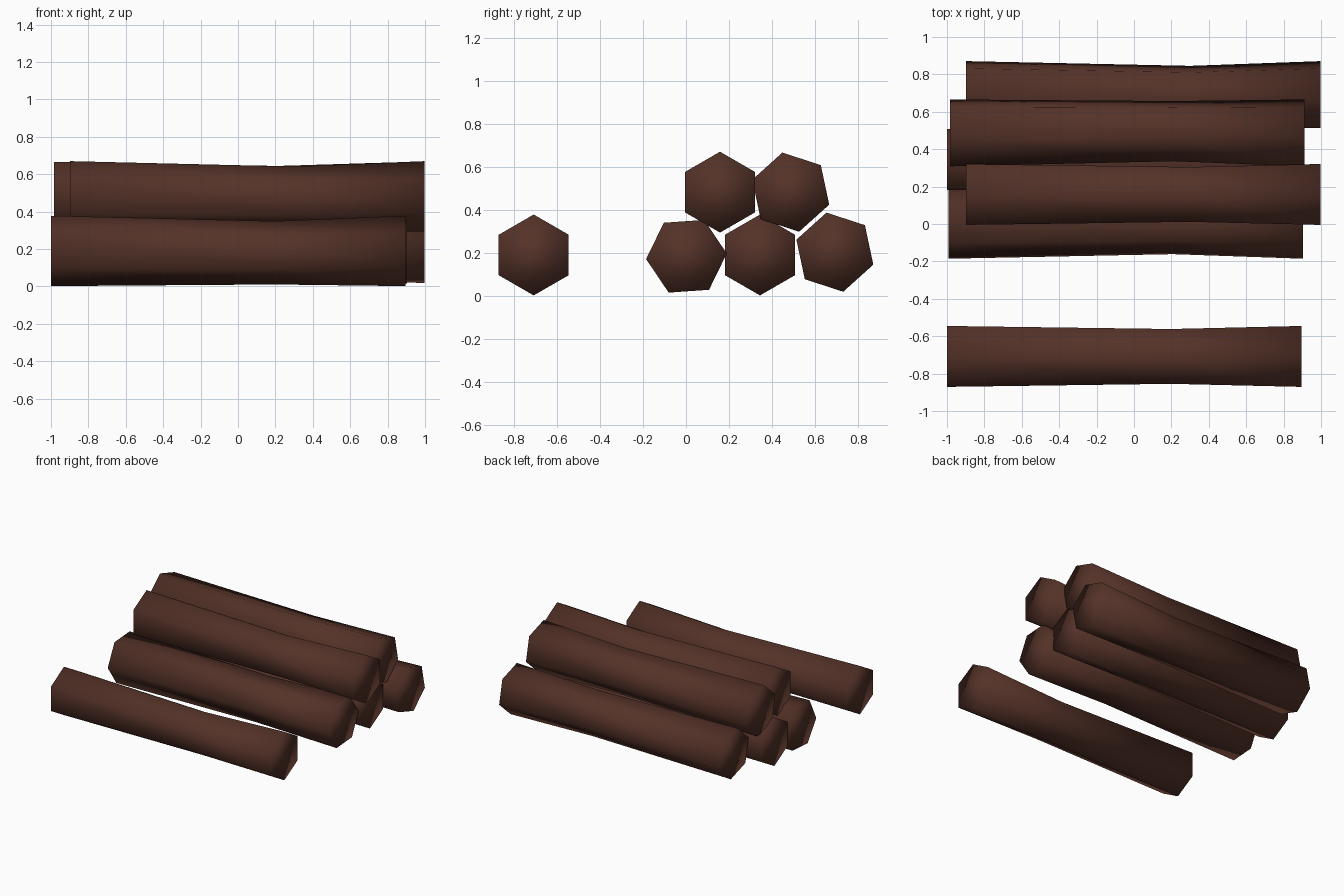
import bpy, bmesh, math

if "Cube" in bpy.data.objects:
    bpy.data.objects.remove(bpy.data.objects["Cube"])

bark = bpy.data.materials.new("dark_brown_wood")
bark.diffuse_color = (0.089, 0.032, 0.021, 1)
bark.use_nodes = True
bark.node_tree.nodes["Principled BSDF"].inputs["Base Color"].default_value = bark.diffuse_color

LENGTH, RADIUS, SIDES = 1.895, 0.188, 6
# rings along the log: x offset, radius factor, sag of the ring centre
RINGS = [(-LENGTH / 2, 1.0, 0.0), (0.25, 0.9, -0.01), (LENGTH / 2, 1.0, 0.0)]


def make_log(name, x, y, z, roll):
    """Six-sided log along x, slightly pinched off-centre, rolled about its axis."""
    bm = bmesh.new()
    r = math.radians(roll)
    loops = []
    for dx, factor, sag in RINGS:
        cy, cz = -sag * math.sin(r), sag * math.cos(r)
        loop = []
        for i in range(SIDES):
            a = r + math.radians(30 + 60 * i)
            loop.append(bm.verts.new((dx, cy + RADIUS * factor * math.cos(a),
                                      cz + RADIUS * factor * math.sin(a))))
        loops.append(loop)
    # bark sides
    for a, b in zip(loops, loops[1:]):
        for i in range(SIDES):
            j = (i + 1) % SIDES
            bm.faces.new((a[i], a[j], b[j], b[i]))
    # end caps
    bm.faces.new(loops[0])
    bm.faces.new(loops[-1])
    bmesh.ops.recalc_face_normals(bm, faces=bm.faces)
    for f in bm.faces:
        f.smooth = True
    mesh = bpy.data.meshes.new(name)
    bm.to_mesh(mesh)
    bm.free()
    mesh.materials.append(bark)
    obj = bpy.data.objects.new(name, mesh)
    obj.location = (x, y, z)
    bpy.context.collection.objects.link(obj)


# loose log in front, then the stacked pile
make_log("loose_log", -0.053, -0.708, 0.19, 0)
make_log("bottom_front_log", -0.043, 0.002, 0.184, 34)
make_log("bottom_middle_log", -0.053, 0.344, 0.19, 0)
make_log("bottom_back_log", 0.05, 0.692, 0.203, -48)
make_log("top_front_log", 0.05, 0.158, 0.482, 0)
make_log("top_back_log", -0.037, 0.487, 0.482, 72)
